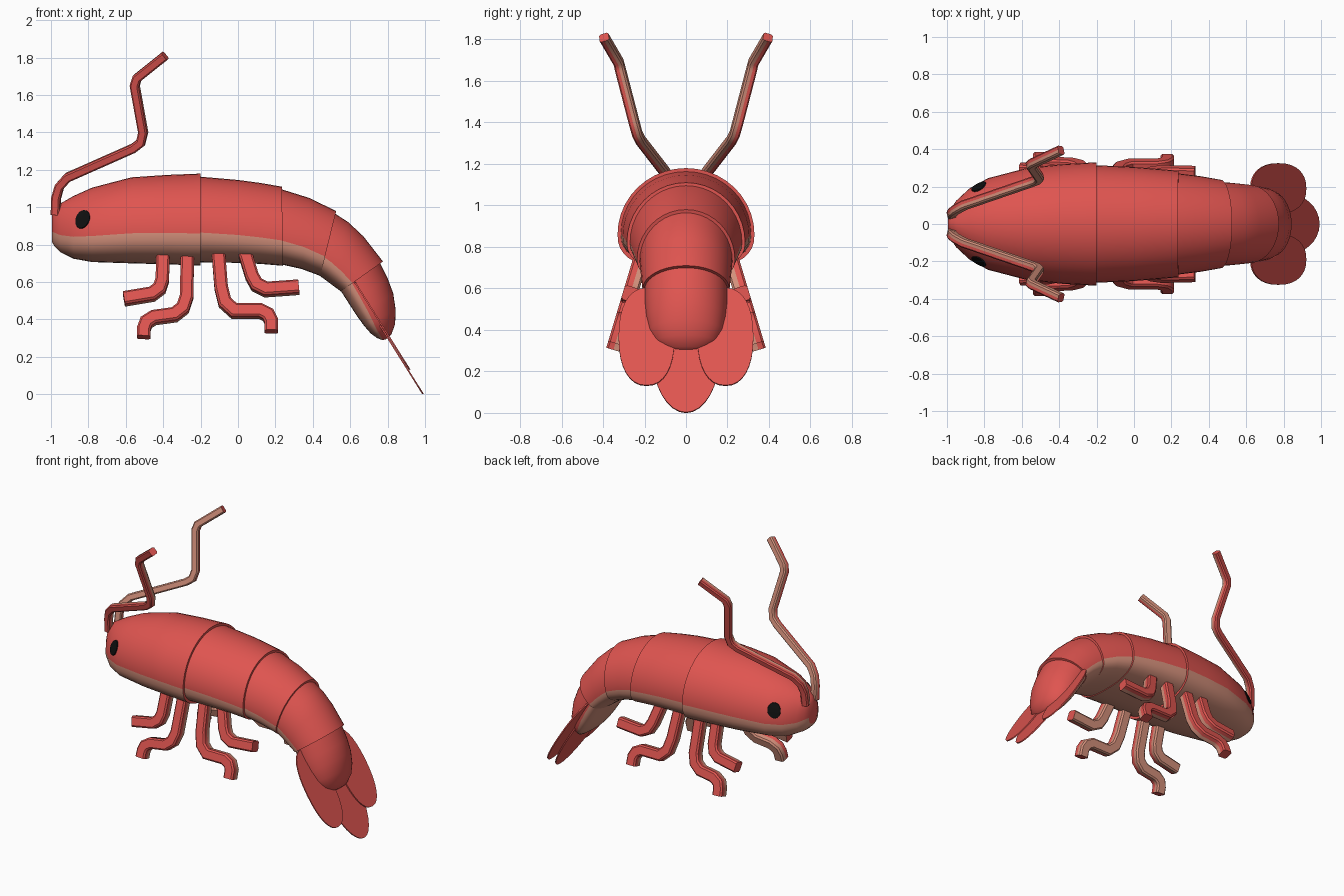
import bpy, bmesh, math
from mathutils import Vector
from mathutils.bvhtree import BVHTree

if "Cube" in bpy.data.objects:
    bpy.data.objects.remove(bpy.data.objects["Cube"], do_unlink=True)


def make_material(name, rgb):
    mat = bpy.data.materials.new(name)
    mat.use_nodes = True
    mat.diffuse_color = (*rgb, 1)
    mat.node_tree.nodes["Principled BSDF"].inputs["Base Color"].default_value = (*rgb, 1)
    return mat


RED = make_material("shell red", (0.74, 0.09, 0.08))
PALE = make_material("belly tan", (0.66, 0.28, 0.20))
BLACK = make_material("eye black", (0.005, 0.005, 0.005))


def finish(name, bm, mats, angle=35):
    bmesh.ops.recalc_face_normals(bm, faces=bm.faces)
    mesh = bpy.data.meshes.new(name)
    bm.to_mesh(mesh)
    bm.free()
    obj = bpy.data.objects.new(name, mesh)
    bpy.context.collection.objects.link(obj)
    for mat in mats:
        mesh.materials.append(mat)
    bpy.ops.object.select_all(action="DESELECT")
    obj.select_set(True)
    bpy.context.view_layer.objects.active = obj
    bpy.ops.object.shade_smooth_by_angle(angle=math.radians(angle))
    return obj


def skin(bm, rings, is_pale):
    """Join closed rings of points with quads and cap both ends."""
    loops = [[bm.verts.new(p) for p in ring] for ring in rings]
    n = len(loops[0])
    for a, b in zip(loops, loops[1:]):
        for j in range(n):
            k = (j + 1) % n
            bm.faces.new((a[j], a[k], b[k], b[j])).material_index = int(is_pale(j))
    bm.faces.new(loops[0])
    bm.faces.new(loops[-1])


# Body segments: each station is top x, top z, bottom x, bottom z, half width
HALF = 20


def body_ring(tx, tz, bx, bz, width):
    top, bottom = Vector((tx, 0, tz)), Vector((bx, 0, bz))
    waist = bottom.lerp(top, 0.35 - 0.07 * max(0, tx + 0.2))
    ring = []
    for j in range(2 * HALF):
        a = math.pi * j / HALF
        c, s = math.cos(a), math.sin(a)
        if j <= HALF:
            p = waist + (top - waist) * s
        else:
            # flatter underside
            c = math.copysign(abs(c) ** 0.8, c)
            p = waist + (bottom - waist) * abs(s) ** 0.8
        p.y = width * c
        ring.append(p)
    return ring


segments = {
    "head_shell": [(-.995, .97, -.995, .815, .045), (-.98, 1.0, -.98, .79, .08),
                   (-.95, 1.02, -.95, .76, .125), (-.88, 1.06, -.88, .725, .19),
                   (-.78, 1.105, -.78, .707, .245), (-.57, 1.16, -.57, .70, .30),
                   (-.38, 1.173, -.38, .695, .32), (-.2, 1.18, -.2, .688, .33)],
    "body_segment_1": [(-.22, 1.165, -.22, .705, .315), (0, 1.146, 0, .703, .305),
                       (.12, 1.13, .12, .697, .295), (.235, 1.11, .24, .687, .285)],
    "body_segment_2": [(.22, 1.10, .22, .697, .272), (.38, 1.05, .34, .67, .256),
                       (.525, .98, .44, .633, .236)],
    "body_segment_3": [(.505, .975, .42, .645, .224), (.59, .92, .46, .617, .222),
                       (.67, .845, .50, .587, .217), (.775, .71, .55, .55, .21)],
    "tail_segment": [(.755, .71, .545, .56, .20), (.80, .62, .59, .49, .2),
                     (.83, .54, .635, .42, .193), (.843, .45, .675, .365, .18),
                     (.84, .375, .71, .325, .153), (.82, .32, .745, .30, .105),
                     (.79, .293, .77, .29, .035)],
}
body = {}
for name, stations in segments.items():
    bm = bmesh.new()
    skin(bm, [body_ring(*s) for s in stations], lambda j: j >= HALF)
    body[name] = finish(name, bm, (RED, PALE))


# Limbs: bent bars with a red outer half and a tan inner half
def limb(name, path, normal, half_w, half_d, bevel):
    normal = Vector(normal).normalized()
    path = [Vector(p) for p in path]
    w, d, c = half_w, half_d, bevel
    section = [(w, 0), (w, d - c), (w - c, d), (c - w, d), (-w, d - c),
               (-w, 0), (-w, c - d), (c - w, -d), (w - c, -d), (w, c - d)]
    rings = []
    for i, p in enumerate(path):
        t_in = (p - path[max(i - 1, 0)]).normalized()
        t_out = (path[min(i + 1, len(path) - 1)] - p).normalized()
        t = (t_in + t_out).normalized()
        side = normal.cross(t).normalized()
        out = t.cross(side)
        miter = 1 / max(0.6, t.dot(t_out if i == 0 else t_in))
        rings.append([p + side * s * miter + out * n for s, n in section])
    bm = bmesh.new()
    skin(bm, rings, lambda j: j >= 5)
    # end caps take the outer colour
    finish(name, bm, (RED, PALE), 40)


leg_paths = [
    [(-.40, .76), (-.405, .61), (-.42, .565), (-.46, .535), (-.58, .515), (-.61, .51)],
    [(-.27, .76), (-.275, .52), (-.295, .46), (-.34, .425), (-.45, .41), (-.49, .385),
     (-.503, .35), (-.505, .305)],
    [(-.105, .76), (-.09, .57), (-.07, .49), (-.02, .445), (.12, .445), (.16, .425),
     (.178, .39), (.178, .335)],
    [(.035, .76), (.075, .63), (.10, .585), (.15, .56), (.29, .57), (.325, .573)],
]
antenna_path = [(-.975, .05, .96), (-.972, .06, 1.05), (-.955, .075, 1.11),
                (-.91, .10, 1.16), (-.56, .22, 1.315), (-.52, .235, 1.345),
                (-.507, .25, 1.40), (-.552, .315, 1.65), (-.54, .325, 1.69),
                (-.39, .395, 1.81)]
for side, sign in (("front", -1), ("back", 1)):
    for i, pts in enumerate(leg_paths):
        path = [(x, sign * (0.225 + (0.72 - z) * 0.3), z) for x, z in pts]
        limb(f"leg_{i + 1}_{side}", path, (0, sign, 0.3), 0.036, 0.036, 0.01)
    path = [(x, sign * y, z) for x, y, z in antenna_path]
    limb(f"antenna_{side}", path, (-0.25, sign, -0.32), 0.024, 0.024, 0.008)


# Tail fan: three thin rounded blades on one sloping plane
root = Vector((0.62, 0, 0.59))
along = Vector((0.37, 0, -0.59)).normalized()
across = Vector((0, 1, 0))
up = across.cross(along).normalized()


def blade(name, length, y, half_len, half_wid, power, drop):
    centre = root + along * length + across * y - up * drop
    rings = []
    for h in (-0.004, 0.004):
        ring = []
        for k in range(32):
            a = math.tau * k / 32
            c, s = math.cos(a), math.sin(a)
            c = math.copysign(abs(c) ** power, c)
            s = math.copysign(abs(s) ** power, s)
            ring.append(centre + along * half_len * c + across * half_wid * s + up * h)
        rings.append(ring)
    bm = bmesh.new()
    skin(bm, rings, lambda j: False)
    finish(name, bm, (RED,))


blade("tail_fan_middle", 0.35, 0, 0.345, 0.165, 1, 0)
for side, sign in (("front", -1), ("back", 1)):
    blade(f"tail_fan_{side}", 0.27, sign * 0.19, 0.277, 0.135, 0.88, 0.009)


# Eyes: thin oval plates that follow the head
tree = BVHTree.FromObject(body["head_shell"], bpy.context.evaluated_depsgraph_get())
for side, sign in (("front", -1), ("back", 1)):
    rings = []
    for r, lift in ((0.05, 0.006), (0.5, 0.006), (0.95, 0.006), (1, -0.002)):
        ring = []
        for k in range(20):
            a = math.tau * k / 20
            dx, dz = 0.038 * r * math.cos(a), 0.05 * r * math.sin(a)
            origin = Vector((-0.83 + dx + 0.2 * dz, sign, 0.935 + dz))
            hit, normal, _, _ = tree.ray_cast(origin, Vector((0, -sign, 0)))
            ring.append(hit + normal * lift)
        rings.append(ring)
    bm = bmesh.new()
    skin(bm, rings, lambda j: False)
    finish(f"eye_{side}", bm, (BLACK,))
